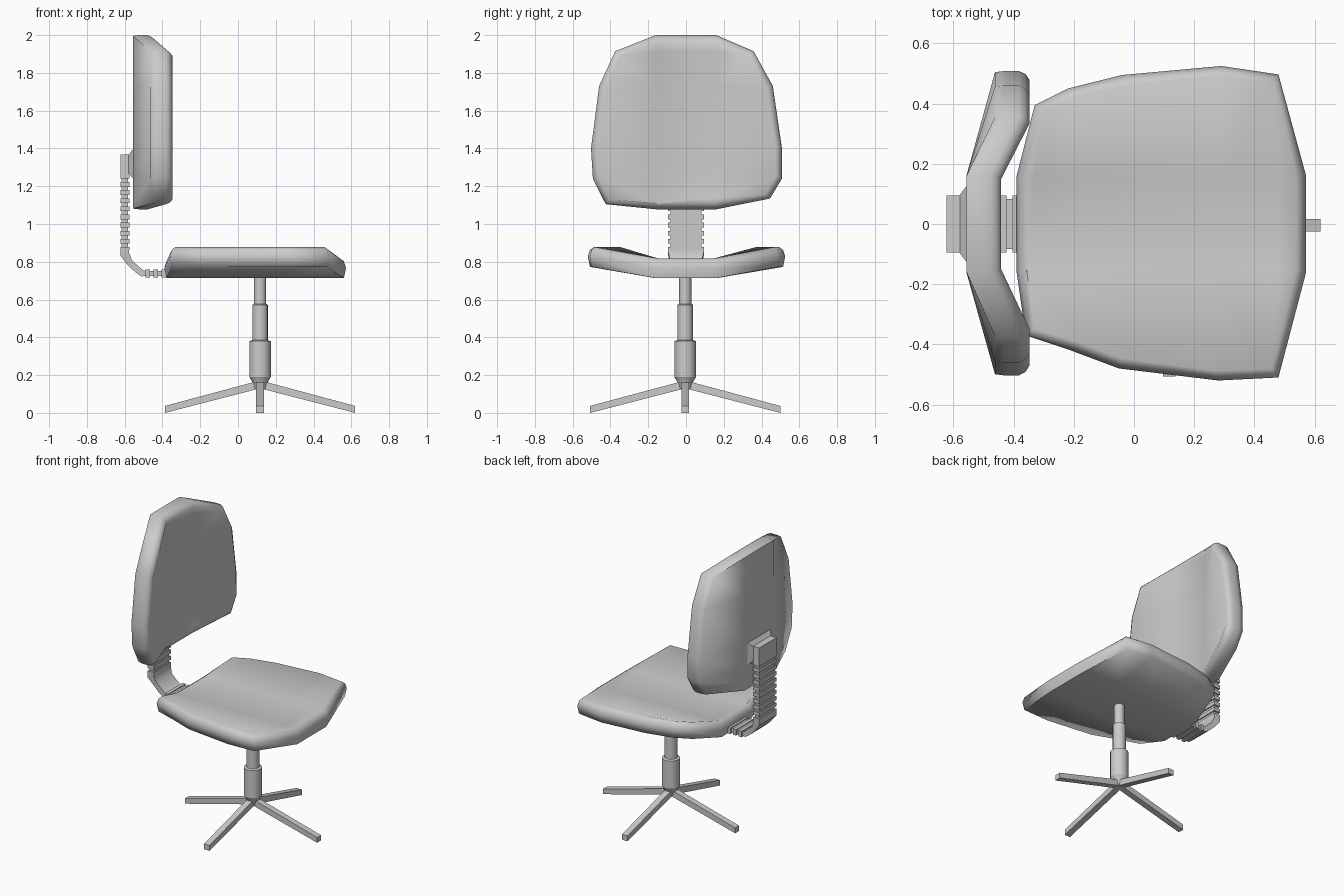
import bpy, bmesh, math
from mathutils import Vector, Matrix

if "Cube" in bpy.data.objects:
    bpy.data.objects.remove(bpy.data.objects["Cube"])


def finish(name, bm, angle=30):
    bmesh.ops.recalc_face_normals(bm, faces=bm.faces[:])
    me = bpy.data.meshes.new(name)
    bm.to_mesh(me)
    bm.free()
    ob = bpy.data.objects.new(name, me)
    bpy.context.collection.objects.link(ob)
    bpy.ops.object.select_all(action='DESELECT')
    ob.select_set(True)
    bpy.context.view_layer.objects.active = ob
    bpy.ops.object.shade_smooth_by_angle(angle=math.radians(angle))
    return ob


def loft(bm, rings, cap=True):
    """Bridge rings of points into a tube."""
    vs = [[bm.verts.new(p) for p in r] for r in rings]
    for a, b in zip(vs, vs[1:]):
        for i in range(len(a)):
            j = (i + 1) % len(a)
            bm.faces.new((a[i], a[j], b[j], b[i]))
    if cap:
        bm.faces.new(vs[0][::-1])
        bm.faces.new(vs[-1])
    return vs


def pad(name, start, end, left, right, layers, bend, place):
    """Cushion with a flat centre strip and raised side wings.
    u runs along its length, v across, w through its thickness."""
    c = 0.16
    outline = [(start, -c, 0)] + [(u, v, bend) for u, v in left] + [(end, -c, 0), (end, c, 0)]
    outline += [(u, v, bend) for u, v in reversed(right)] + [(start, c, 0)]
    mid = Vector(((start + end) / 2, 0))
    rings = []
    for w, inset in layers:
        ring = []
        for u, v, lift in outline:
            p = Vector((u, v))
            p += (mid - p).normalized() * inset
            ring.append(place(p.x, p.y, w + lift))
        rings.append(ring)
    bm = bmesh.new()
    vs = loft(bm, rings, cap=False)
    n = len(left)
    for ring, (w, _) in ((vs[0], layers[0]), (vs[-1], layers[-1])):
        L, R = ring[1:n + 1], ring[n + 3:2 * n + 3][::-1]
        cl = [ring[0]] + [bm.verts.new(place(p[0], -c, w)) for p in left] + [ring[n + 1]]
        cr = [ring[-1]] + [bm.verts.new(place(p[0], c, w)) for p in right] + [ring[n + 2]]
        for i in range(n + 1):
            bm.faces.new((cl[i], cl[i + 1], cr[i + 1], cr[i]))
        for side, col in ((L, cl), (R, cr)):
            bm.faces.new((col[0], col[1], side[0]))
            bm.faces.new((col[-1], col[-2], side[-1]))
            for i in range(n - 1):
                bm.faces.new((side[i], side[i + 1], col[i + 2], col[i + 1]))
    return finish(name, bm, 70)


# Cushions
pad("seat", 0.572, -0.39,
    [(0.48, -0.51), (0.28, -0.52), (-0.05, -0.48), (-0.21, -0.42), (-0.36, -0.37)],
    [(0.48, 0.497), (0.29, 0.525), (-0.04, 0.495), (-0.22, 0.45), (-0.33, 0.395)],
    [(0, 0.012), (0.055, 0), (0.09, 0.012), (0.105, 0.035)], 0.06,
    lambda u, v, w: (u, v, w + 0.713))
pad("backrest", 2.0, 1.078,
    [(1.915, -0.375), (1.73, -0.46), (1.4, -0.503), (1.24, -0.493), (1.105, -0.425)],
    [(1.915, 0.358), (1.73, 0.46), (1.4, 0.508), (1.24, 0.508), (1.135, 0.445)],
    [(0, 0.004), (0.03, 0), (0.08, 0), (0.102, 0.012), (0.115, 0.035)], 0.095,
    lambda u, v, w: (w - 0.557, v, u))

# Ribbed spine: box sections swept from behind the backrest to under the seat
sections = []


def section(x, z, nx, nz, thick, half):
    n = Vector((nx, 0, nz)).normalized() * thick / 2
    p, s = Vector((x, 0, z)), Vector((0, half, 0))
    sections.append([p - n - s, p + n - s, p + n + s, p - n + s])


big, small = (0.048, 0.094), (0.034, 0.083)
section(-0.599, 1.368, 1, 0, *big)
z = 1.24
for i in range(9):
    for dz, size in ((0, big), (0, small), (-0.018, small), (-0.018, big)):
        section(-0.599, z + dz, 1, 0, *size)
    z -= 0.043
section(-0.599, 0.84, 1, 0.35, *big)
section(-0.575, 0.798, 1, 0.8, *small)
section(-0.535, 0.76, 1, 1.2, *small)
section(-0.507, 0.739, 0.4, 1, *small)
x = -0.49
for i in range(3):
    for dx, size in ((0, small), (0, big), (0.024, big), (0.024, small)):
        section(x + dx, 0.738, 0, 1, size[0] * 0.85, size[1])
    x += 0.043
section(-0.33, 0.738, 0, 1, 0.03, 0.083)
bm = bmesh.new()
loft(bm, sections)
finish("spine", bm)

# Tapered mount between spine and backrest
bm = bmesh.new()
loft(bm, [[(x, -h, a), (x, h, a), (x, h, b), (x, -h, b)]
          for x, h, a, b in ((-0.58, 0.095, 1.27, 1.365), (-0.55, 0.135, 1.235, 1.405))])
finish("backrest_mount", bm)

# Telescopic column
CX, CY = 0.117, -0.004
prof = [(0.035, 0.13), (0.042, 0.165), (0.057, 0.19), (0.057, 0.38), (0.041, 0.385),
        (0.041, 0.572), (0.032, 0.577), (0.032, 0.74)]
bm = bmesh.new()
loft(bm, [[(CX + r * math.cos(math.tau * k / 16), CY + r * math.sin(math.tau * k / 16), h)
           for k in range(16)] for r, h in prof])
finish("column", bm)

# Four sloping legs
for k in range(4):
    bm = bmesh.new()
    loft(bm, [[(r, -0.021, lo), (r, 0.021, lo), (r, 0.021, hi), (r, -0.021, hi)]
              for r, lo, hi in ((0.0, 0.13, 0.172), (0.503, 0.0, 0.037))])
    bm.transform(Matrix.Translation((CX, CY, 0)) @ Matrix.Rotation(k * math.pi / 2, 4, 'Z'))
    finish(f"leg_{k + 1}", bm)
